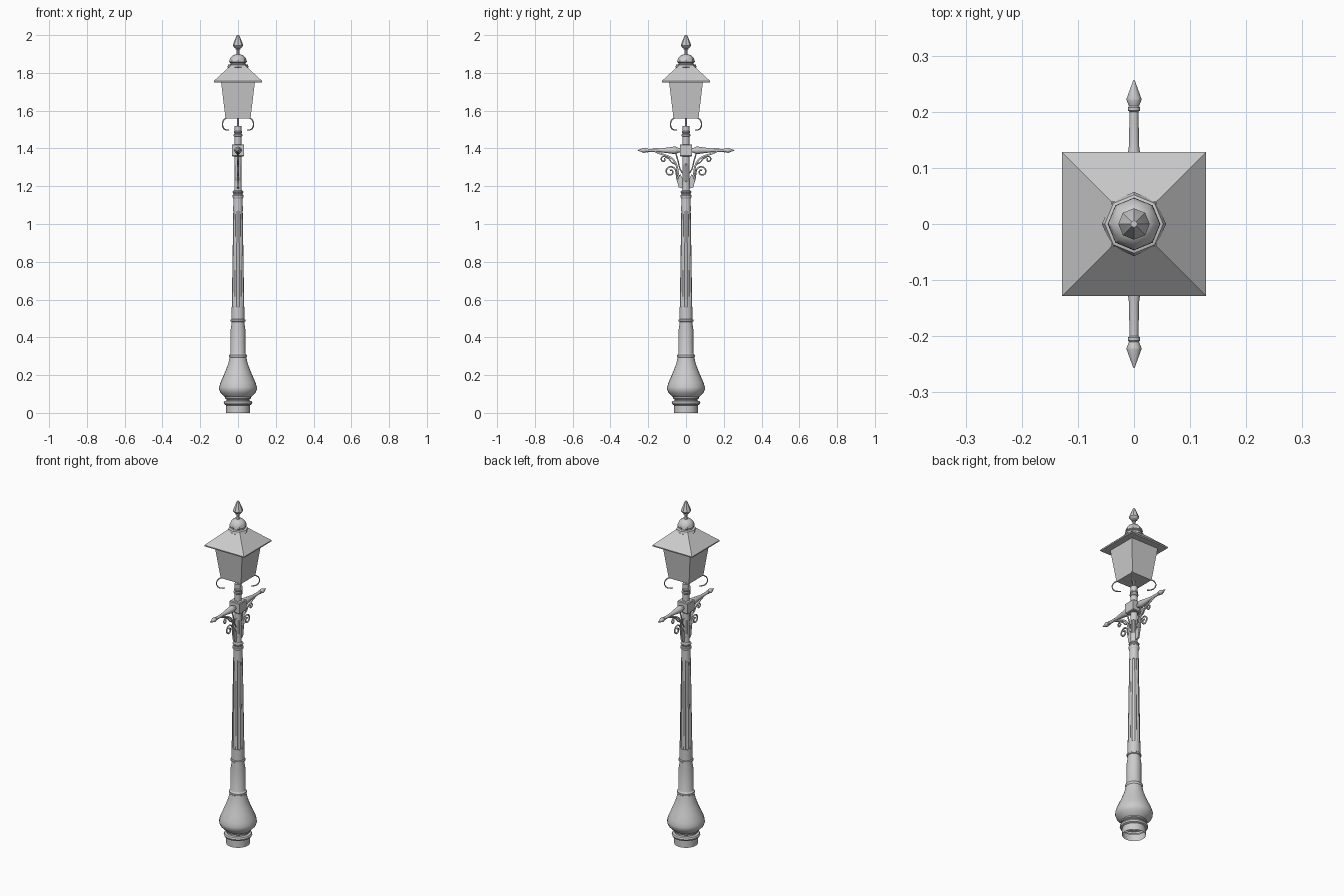
import bpy, bmesh, math
from mathutils import Vector

if "Cube" in bpy.data.objects:
    bpy.data.objects.remove(bpy.data.objects["Cube"])


def add_mesh(name, verts, faces, angle=35):
    me = bpy.data.meshes.new(name)
    me.from_pydata(verts, [], faces)
    ob = bpy.data.objects.new(name, me)
    bpy.context.collection.objects.link(ob)
    bm = bmesh.new()
    bm.from_mesh(me)
    bmesh.ops.recalc_face_normals(bm, faces=bm.faces)
    bm.to_mesh(me)
    bm.free()
    bpy.ops.object.select_all(action='DESELECT')
    bpy.context.view_layer.objects.active = ob
    ob.select_set(True)
    bpy.ops.object.shade_smooth_by_angle(angle=math.radians(angle))
    return ob


def loft(name, rings, n, section, caps=(True, True), angle=35):
    """Stack rings (radius, z); section(i) gives a unit cross-section point."""
    verts = [(section(i)[0] * r, section(i)[1] * r, z) for r, z in rings for i in range(n)]
    faces = [(k * n + i, k * n + (i + 1) % n, (k + 1) * n + (i + 1) % n, (k + 1) * n + i)
             for k in range(len(rings) - 1) for i in range(n)]
    if caps[0]:
        faces.append(tuple(range(n))[::-1])
    if caps[1]:
        faces.append(tuple((len(rings) - 1) * n + i for i in range(n)))
    return add_mesh(name, verts, faces, angle)


def lathe(name, rings, n=24, **kw):
    return loft(name, rings, n, lambda i: (math.cos(math.tau * i / n), math.sin(math.tau * i / n)), **kw)


def fluted(name, rings, flutes=8):
    def section(i):
        a = math.tau * (i // 4 + (-0.3, -0.12, 0.12, 0.3)[i % 4]) / flutes
        r = 0.88 if i % 4 in (1, 2) else 1.0
        return r * math.cos(a), r * math.sin(a)
    return loft(name, rings, flutes * 4, section, angle=20)


def square(name, rings):
    s = ((-1, -1), (1, -1), (1, 1), (-1, 1))
    return loft(name, rings, 4, lambda i: s[i])


def scroll(name, pts, radius, width=1.0, turn=math.pi / 2):
    """Bent iron strip through (outward, z) points, turned about the post."""
    cu = bpy.data.curves.new(name, 'CURVE')
    cu.dimensions = '3D'
    cu.bevel_depth = radius
    cu.bevel_resolution = 1
    cu.resolution_u = 4
    cu.use_fill_caps = True
    sp = cu.splines.new('NURBS')
    sp.points.add(len(pts) - 1)
    for p, (u, z) in zip(sp.points, pts):
        p.co = (u, 0, z, 1)
    sp.use_endpoint_u = True
    sp.order_u = 3
    ob = bpy.data.objects.new(name, cu)
    bpy.context.collection.objects.link(ob)
    ob.rotation_euler.z = turn
    ob.scale.y = width
    return ob


def spiral(cu, cz, r0, r1, a0, a1, n=14):
    """Points winding from radius r0 to r1 (angles in degrees)."""
    out = []
    for i in range(n + 1):
        t = i / n
        a, r = math.radians(a0 + (a1 - a0) * t), r0 + (r1 - r0) * t
        out.append((cu + r * math.cos(a), cz + r * math.sin(a)))
    return out


# Bell-shaped base with foot mouldings
lathe("base", [(.063, 0), (.063, .04), (.072, .044), (.076, .053), (.072, .062), (.06, .065),
               (.06, .072), (.068, .076), (.068, .083), (.074, .088), (.094, .108), (.1, .124),
               (.1, .136), (.094, .158), (.08, .19), (.065, .225), (.052, .26), (.044, .295)],
      caps=(False, True))

# Plain lower post with collars
lathe("lower_post", [(.044, .293), (.047, .298), (.047, .306), (.041, .311), (.039, .315),
                     (.039, .44), (.034, .475), (.034, .482), (.039, .485), (.039, .493), (.034, .497)])

# Fluted shafts and the collar between them
lathe("shaft_foot", [(.035, .49), (.034, .56)])
fluted("fluted_shaft", [(.034, .55), (.0255, 1.08)])
lathe("shaft_neck", [(.0255, 1.07), (.0245, 1.14)])
lathe("shaft_collar", [(.025, 1.135), (.029, 1.142), (.029, 1.152), (.025, 1.156), (.025, 1.162),
                       (.028, 1.166), (.028, 1.172), (.021, 1.178)])
lathe("upper_shaft", [(.02, 1.17), (.019, 1.23)])
fluted("upper_fluted_shaft", [(.0195, 1.22), (.0195, 1.32)])
lathe("upper_shaft_top", [(.019, 1.31), (.019, 1.37)])

# Cross block and post head
square("cross_block", [(.029, 1.358), (.033, 1.362), (.033, 1.418), (.029, 1.422)])
lathe("post_head", [(.018, 1.42), (.018, 1.462), (.023, 1.466), (.023, 1.473), (.019, 1.476),
                    (.019, 1.48), (.022, 1.484), (.022, 1.489), (.018, 1.493), (.018, 1.52)], 16)
lathe("lantern_stem", [(.006, 1.515), (.006, 1.565)], 10)

# Ladder arms and scroll brackets on both sides
arm = [(.012, .03), (.013, .042), (.019, .052), (.02, .062), (.017, .08), (.0125, .115), (.009, .14),
       (.008, .2), (.0105, .202), (.0105, .208), (.009, .21), (.013, .22), (.013, .224), (.001, .257)]
for side, turn in (("back", math.pi / 2), ("front", -math.pi / 2)):
    ob = lathe("arm_" + side, arm, 12)
    ob.rotation_euler.x = -turn
    ob.location.z = 1.39
    scroll("brace_" + side, [(.012, 1.2), (.03, 1.22), (.042, 1.26), (.046, 1.3), (.06, 1.335),
                             (.09, 1.358), (.13, 1.37), (.165, 1.385)], .0055, 1, turn)
    scroll("large_scroll_" + side, [(.015, 1.19), (.035, 1.205), (.06, 1.215), (.105, 1.225)][:2]
           + [(.048, 1.235)] + spiral(.083, 1.277, .032, .008, 190, -290), .0045, 1, turn)
    scroll("small_scroll_" + side, [(.05, 1.315), (.075, 1.322), (.088, 1.345)]
           + spiral(.118, 1.342, .018, .005, 150, -250), .004, 1, turn)
    scroll("inner_scroll_" + side, [(.018, 1.27), (.034, 1.29), (.04, 1.33), (.055, 1.375)], .004, 1, turn)
    # Leaf at the foot of the bracket
    leaf = [(.012, 1.185), (.04, 1.195), (.046, 1.23), (.03, 1.265), (.012, 1.225)]
    s = 1 if side == "back" else -1
    n = len(leaf)
    add_mesh("bracket_leaf_" + side, [(x, s * u, z) for x in (-.005, .005) for u, z in leaf],
             [tuple(range(n)), tuple(range(n, 2 * n))]
             + [(i, (i + 1) % n, (i + 1) % n + n, i + n) for i in range(n)])

# Four curled supports under the lantern corners
for k in range(4):
    scroll("lantern_support_%d" % (k + 1), [(.075, 1.562), (.092, 1.56), (.109, 1.55), (.118, 1.53),
           (.112, 1.51), (.095, 1.497), (.07, 1.497)], .003, 1.5, math.pi / 4 + k * math.pi / 2)

# Tapered lantern body and hipped roof
square("lantern_body", [(.066, 1.558), (.09, 1.756)])
square("lantern_roof", [(.127, 1.75), (.128, 1.757), (.04, 1.838)])

# Eight-sided cap and finial
lathe("roof_cap", [(.05, 1.825), (.057, 1.83), (.052, 1.843), (.04, 1.846), (.04, 1.853), (.047, 1.857),
                   (.046, 1.866), (.04, 1.88), (.028, 1.893), (.012, 1.898)], 8)
lathe("finial", [(.012, 1.895), (.008, 1.903), (.007, 1.922), (.013, 1.925), (.013, 1.93), (.018, 1.932),
                 (.028, 1.945), (.026, 1.952), (.009, 1.994), (.006, 2.0)], 8)
